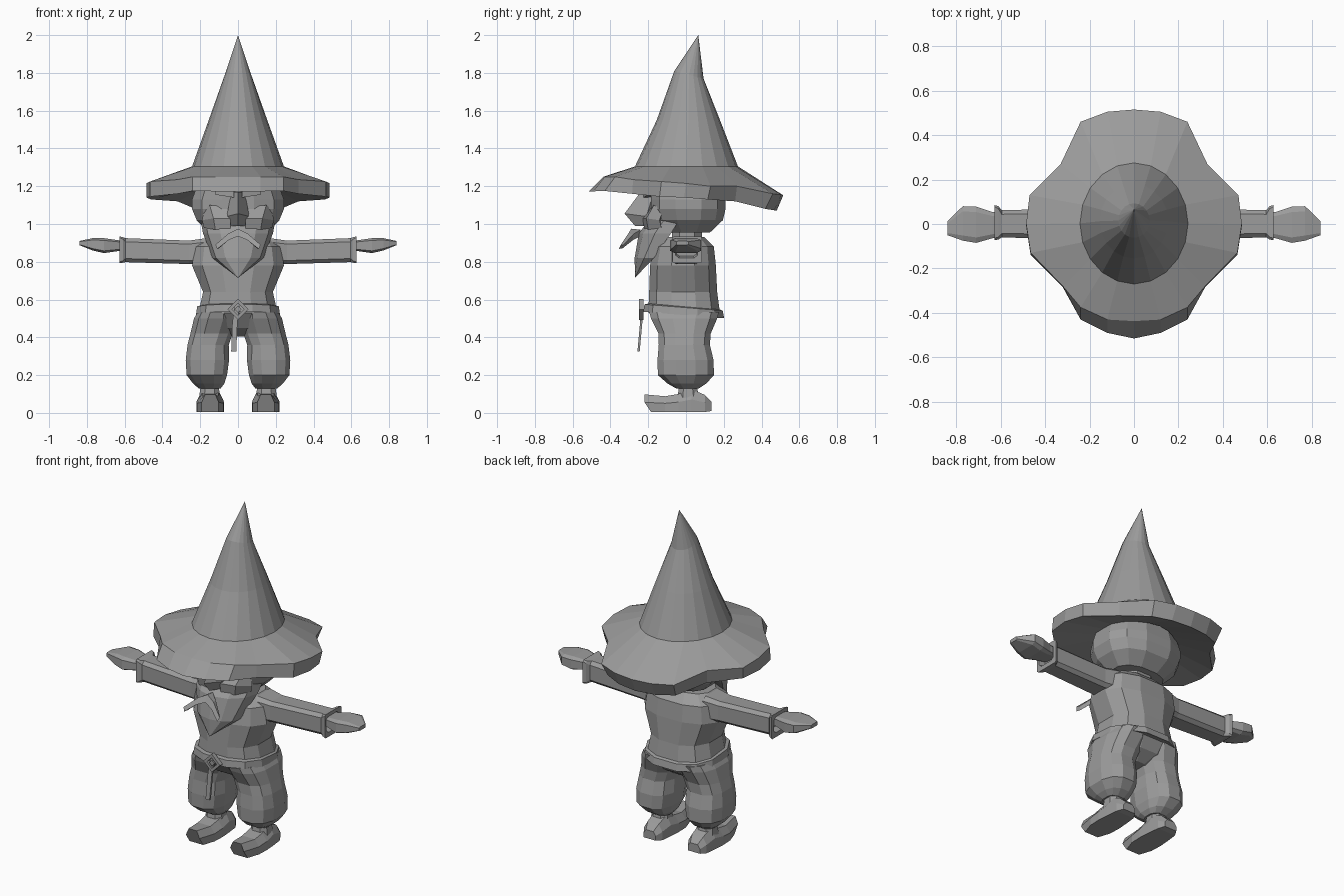
import bpy, bmesh, math
from mathutils import Vector

mat = bpy.data.materials.new("plain grey")
mat.diffuse_color = (0.33, 0.33, 0.33, 1)


def loft(name, rings, mirror=False, caps=True):
    """Skin a list of equal-length closed rings; a one-point ring makes a tip."""
    bm = bmesh.new()
    vr = [[bm.verts.new(p) for p in r] for r in rings]
    for a, b in zip(vr, vr[1:]):
        n = max(len(a), len(b))
        for i in range(n):
            j = (i + 1) % n
            q = [a[i % len(a)], a[j % len(a)], b[j % len(b)], b[i % len(b)]]
            bm.faces.new(list(dict.fromkeys(q)))
    if caps:
        for r in (vr[0], vr[-1]):
            if len(r) > 2:
                bm.faces.new(r)
    bmesh.ops.recalc_face_normals(bm, faces=bm.faces)
    me = bpy.data.meshes.new(name)
    bm.to_mesh(me)
    bm.free()
    me.materials.append(mat)
    ob = bpy.data.objects.new(name, me)
    bpy.context.collection.objects.link(ob)
    if mirror:
        ob.modifiers.new("Mirror", 'MIRROR').use_mirror_merge = False
    return ob


def oval(z, x, y0, y1, cx=0, n=12, k=0.8, tilt=0):
    """Rounded-square ring at height z, half width x, from y0 (front) to y1."""
    out = []
    for i in range(n):
        a = 2 * math.pi * (i + 0.5) / n
        c, s = math.cos(a), math.sin(a)
        px = math.copysign(abs(c) ** k, c) * x
        py = math.copysign(abs(s) ** k, s) * (y1 - y0) / 2
        out.append((cx + px, (y0 + y1) / 2 + py, z + tilt * py))
    return out


def slab(x, y0, y1, z0, z1, b=0.3):
    """Chamfered rectangular ring across the x axis, for the arms."""
    cy, cz, hy, hz = (y0 + y1) / 2, (z0 + z1) / 2, (y1 - y0) / 2, (z1 - z0) / 2
    pts = [(1, 1 - b), (1 - b, 1), (b - 1, 1), (-1, 1 - b),
           (-1, b - 1), (b - 1, -1), (1 - b, -1), (1, b - 1)]
    return [(x, cy + p * hy, cz + q * hz) for p, q in pts]


def full(half):
    """Close a half outline (front to back) across x = 0."""
    return half + [(-x, y, z) for x, y, z in half[-2:0:-1]]


# Hat: pointed crown bending to the back, over a wavy brim
def crown(z, x, y0, y1, tilt=0):
    cy, hy = (y0 + y1) / 2, (y1 - y0) / 2
    return full([(x * math.sin(math.pi * i / 10), cy - hy * math.cos(math.pi * i / 10),
                  z - tilt * math.cos(math.pi * i / 10)) for i in range(11)])


loft("hat_crown", [crown(1.305, .243, -.27, .275), crown(1.55, .155, -.155, .18),
                   crown(1.79, .07, -.062, .093, -.02), [(0, .065, 2.0)]])
top = [(0, -.437, 1.25), (.12, -.43, 1.25), (.24, -.375, 1.25), (.32, -.28, 1.235),
       (.465, -.13, 1.225), (.485, 0, 1.215), (.47, .13, 1.2), (.33, .27, 1.2),
       (.24, .46, 1.16), (.12, .505, 1.155), (0, .515, 1.152)]
low = [(0, -.515, 1.173), (.12, -.49, 1.173), (.24, -.43, 1.175), (.32, -.285, 1.16),
       (.465, -.14, 1.145), (.485, -.01, 1.14), (.46, .115, 1.13), (.32, .26, 1.12),
       (.225, .42, 1.08), (.12, .465, 1.073), (0, .48, 1.07)]
loft("hat_brim", [crown(1.305, .243, -.27, .275), full(top), full(low),
                  crown(1.19, .22, -.22, .22)], caps=False)

# Head and neck
loft("head", [oval(.955, .16, -.1, .13), oval(1.02, .225, -.17, .2),
              oval(1.08, .25, -.19, .215), oval(1.13, .25, -.19, .215),
              oval(1.21, .22, -.19, .2)])
loft("neck", [oval(.88, .1, -.08, .09, n=8), oval(.98, .1, -.08, .09, n=8)])

# Nose, cheeks, brows
loft("nose", [[(.035, -.17, 1.17), (0, -.24, 1.17), (-.035, -.17, 1.17), (0, -.15, 1.17)],
              [(.06, -.21, 1.04), (0, -.325, 1.055), (-.06, -.21, 1.04), (0, -.15, 1.04)],
              [(.04, -.2, .99), (0, -.27, .99), (-.04, -.2, .99), (0, -.15, .99)]])
loft("cheek", [[(.04, -.18, 1.09), (.15, -.17, 1.1), (.18, -.12, 1.08), (.05, -.12, 1.09)],
               [(.04, -.23, 1.03), (.13, -.21, 1.03), (.19, -.14, 1.02), (.05, -.12, 1.03)],
               [(.04, -.22, .97), (.12, -.2, .97), (.18, -.13, .98), (.05, -.12, .97)]],
     mirror=True)
loft("brow", [[(.02, -.225, 1.14), (.02, -.225, 1.17), (.02, -.17, 1.17), (.02, -.17, 1.14)],
              [(.12, -.2, 1.155), (.12, -.2, 1.185), (.12, -.15, 1.185), (.12, -.15, 1.155)]],
     mirror=True)


# Beard and moustache
def arc(z, x, back, front):
    return [(x * math.cos(a), back + (front - back) * math.sin(a), z)
            for a in [math.pi * i / 6 for i in range(7)]]


loft("beard", [arc(1.03, .2, -.03, -.19), arc(.95, .185, -.08, -.25),
               arc(.82, .135, -.17, -.272), [(0, -.27, .715)]])
loft("moustache", [[(0, -.29, .975), (0, -.31, .935), (0, -.24, .935), (0, -.24, .97)],
                   [(.05, -.305, .95), (.05, -.325, .915), (.05, -.28, .915), (.05, -.28, .945)],
                   [(.12, -.345, .89), (.11, -.355, .868), (.1, -.335, .872), (.11, -.33, .89)]],
     mirror=True)

# Tunic
loft("tunic", [oval(.53, .215, -.205, .185), oval(.64, .19, -.2, .17),
               oval(.78, .25, -.195, .163), oval(.88, .235, -.175, .152),
               oval(.93, .17, -.12, .1)])

# Belt, diamond buckle and hanging strap
loft("belt", [oval(.525, .205, -.205, .18, tilt=-.08), oval(.518, .228, -.232, .208, tilt=-.08),
              oval(.558, .222, -.226, .2, tilt=-.08), oval(.565, .2, -.2, .175, tilt=-.08)])


def diamond(r, y):
    return [(r, y, .548), (0, y, .548 + r), (-r, y, .548), (0, y, .548 - r)]


loft("buckle", [diamond(.055, -.225), diamond(.055, -.25), diamond(.032, -.25),
                diamond(.032, -.225), diamond(.055, -.225)], caps=False)
loft("buckle_centre", [diamond(.018, -.225), diamond(.018, -.248)])
loft("belt_strap", [[(x, y, z), (x + .027, y, z), (x + .027, y + .012, z), (x, y + .012, z)]
                    for x, y, z in [(-.015, -.236, .585), (-.03, -.243, .48), (-.036, -.257, .325)]])

# Puffy trousers: hips and a pair of legs
loft("hips", [oval(.405, .07, -.06, .06), oval(.45, .17, -.14, .13),
              oval(.53, .21, -.2, .18)])
loft("trouser_leg", [oval(.13, .06, -.055, .07, cx=.15), oval(.155, .085, -.1, .11, cx=.155),
                     oval(.2, .11, -.153, .152, cx=.165), oval(.28, .118, -.155, .15, cx=.162),
                     oval(.36, .112, -.148, .13, cx=.158), oval(.42, .115, -.15, .135, cx=.14),
                     oval(.5, .118, -.19, .17, cx=.118), oval(.535, .105, -.2, .18, cx=.11)],
     mirror=True)

# Ankles and shoes with upturned toes
loft("ankle", [oval(.07, .062, -.05, .075, cx=.15, n=8), oval(.145, .05, -.04, .06, cx=.15, n=8)],
     mirror=True)


def shoe(y, w, z0, z1):
    c, m = .147, z0 + (z1 - z0) * .55
    return [(c - w, y, z0), (c - w, y, m), (c - w * .6, y, z1),
            (c + w * .6, y, z1), (c + w, y, m), (c + w, y, z0)]


loft("shoe", [[(x, y - .035 * (z > .01), z) for x, y, z in shoe(-.185, .045, .005, .098)],
              shoe(-.11, .07, .005, .088), shoe(-.04, .073, .005, .1),
              shoe(.03, .068, .005, .125), shoe(.1, .06, .005, .095),
              shoe(.135, .04, .01, .06)], mirror=True)

# Sleeves with flared cuffs, and mitten hands
loft("sleeve", [slab(.17, -.085, .085, .785, .925), slab(.26, -.07, .07, .788, .912),
                slab(.595, -.06, .062, .798, .925), slab(.61, -.07, .08, .795, .93, .15),
                slab(.627, -.072, .085, .793, .935, .1),
                slab(.627, -.055, .06, .82, .915), slab(.59, -.05, .055, .83, .905)],
     mirror=True)
loft("hand", [slab(.58, -.05, .05, .86, .905), slab(.64, -.065, .055, .856, .915),
              slab(.71, -.085, .078, .846, .925), slab(.77, -.075, .08, .86, .925),
              slab(.84, -.05, .012, .888, .91)], mirror=True)
